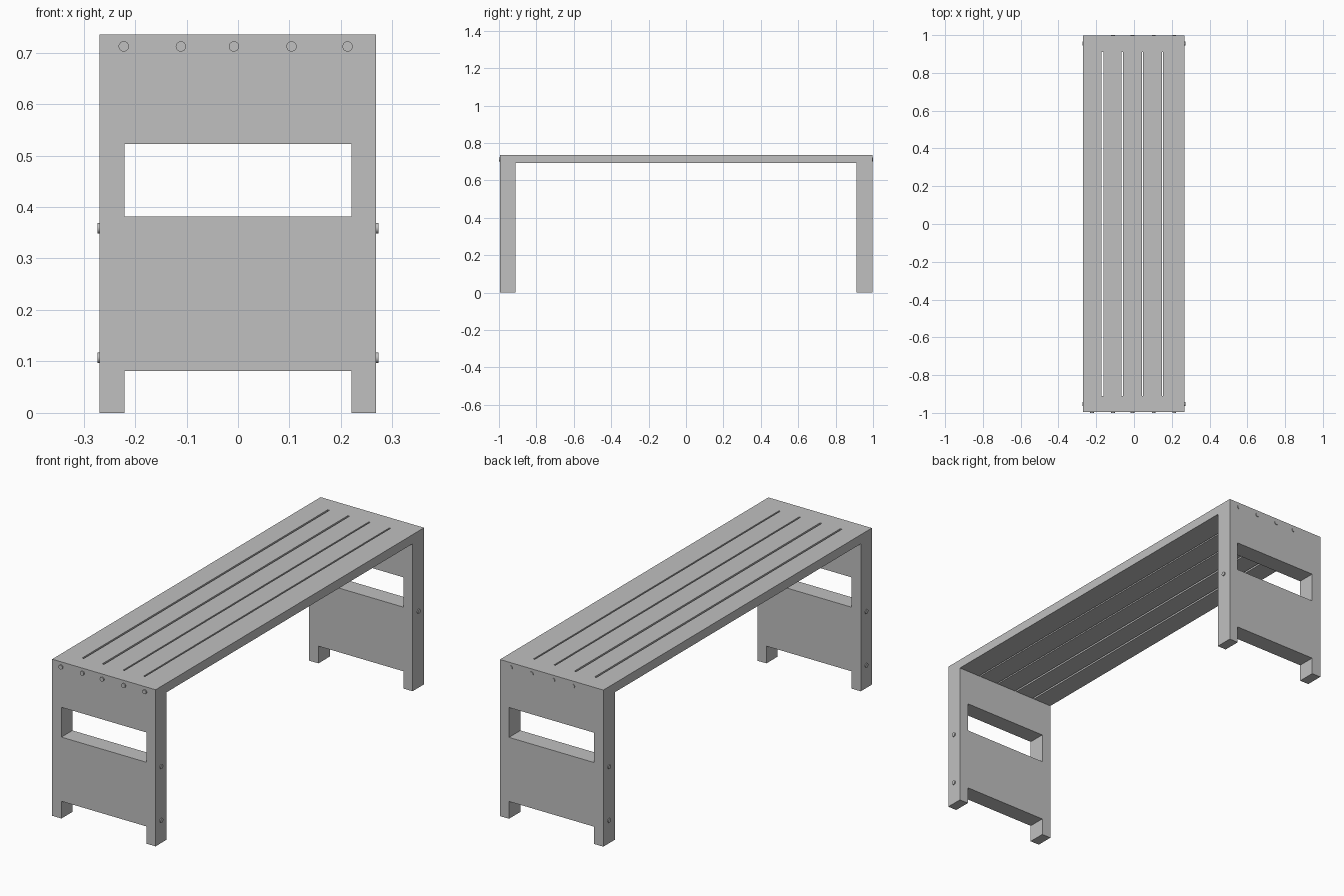
import bpy
import bmesh
from math import radians
from mathutils import Matrix, Vector

cube = bpy.data.objects.get("Cube")
if cube:
    bpy.data.objects.remove(cube, do_unlink=True)

GREY = (0.53, 0.53, 0.53, 1.0)
grey = bpy.data.materials.new("light_grey")
grey.use_nodes = True
grey.diffuse_color = GREY
grey.node_tree.nodes["Principled BSDF"].inputs["Base Color"].default_value = GREY

# Main dimensions
X0, X1 = -0.269, 0.268
Y0, Y1 = -0.994, 0.997
HEIGHT, SEAT_BOTTOM = 0.735, 0.692
LEG_INNER = 0.912


def finish(bm, name):
    bmesh.ops.recalc_face_normals(bm, faces=bm.faces)
    mesh = bpy.data.meshes.new(name)
    bm.to_mesh(mesh)
    bm.free()
    mesh.materials.append(grey)
    obj = bpy.data.objects.new(name, mesh)
    bpy.context.collection.objects.link(obj)
    return obj


def add_box(bm, low, high):
    low, high = Vector(low), Vector(high)
    size = Matrix.Diagonal((high - low).to_4d())
    size[3][3] = 1
    bmesh.ops.create_cube(bm, size=1, matrix=Matrix.Translation((low + high) / 2) @ size)


def plug(name, position, axis):
    """Short round peg standing slightly proud of the surface."""
    bm = bmesh.new()
    turn = Vector((0, 0, 1)).rotation_difference(Vector(axis)).to_matrix().to_4x4()
    bmesh.ops.create_cone(bm, cap_ends=True, segments=24, radius1=0.01, radius2=0.01,
                          depth=0.02, matrix=Matrix.Translation(position) @ turn)
    obj = finish(bm, name)
    bpy.ops.object.select_all(action="DESELECT")
    obj.select_set(True)
    bpy.context.view_layer.objects.active = obj
    bpy.ops.object.shade_smooth_by_angle(angle=radians(40))


# Seat and both end boards: one bridge profile drawn across the width
profile = [(Y0, 0), (Y0, HEIGHT), (Y1, HEIGHT), (Y1, 0), (LEG_INNER, 0),
           (LEG_INNER, SEAT_BOTTOM), (-LEG_INNER, SEAT_BOTTOM), (-LEG_INNER, 0)]
bm = bmesh.new()
face = bm.faces.new([bm.verts.new((X0, y, z)) for y, z in profile])
sweep = bmesh.ops.extrude_face_region(bm, geom=[face])
moved = [v for v in sweep["geom"] if isinstance(v, bmesh.types.BMVert)]
bmesh.ops.translate(bm, verts=moved, vec=(X1 - X0, 0, 0))
frame = finish(bm, "bench_frame")

# Cutters: hand opening, foot notch and seat slots
bm = bmesh.new()
add_box(bm, (-0.221, -1.2, 0.382), (0.221, 1.2, 0.522))
add_box(bm, (-0.221, -1.2, -0.1), (0.221, 1.2, 0.081))
for x, width in ((-0.167, 0.009), (-0.063, 0.009), (0.045, 0.007), (0.151, 0.007)):
    add_box(bm, (x - width / 2, -0.911, 0.6), (x + width / 2, 0.911, 0.8))
cutter = finish(bm, "opening_cutter")
cutter.hide_render = True

cut = frame.modifiers.new("openings", "BOOLEAN")
cut.operation = "DIFFERENCE"
cut.solver = "EXACT"
cut.object = cutter
bpy.context.view_layer.objects.active = frame
frame.select_set(True)
bpy.ops.object.modifier_apply(modifier=cut.name)
bpy.data.objects.remove(cutter, do_unlink=True)

# Plugs along the top of each end board
plug_x = [-0.222, -0.111, -0.008, 0.104, 0.213]
for x in plug_x:
    plug("front_plug", (x, -0.99, 0.712), (0, -1, 0))
for x in plug_x[1:]:
    plug("back_plug", (x, 0.99, 0.712), (0, 1, 0))

# Plugs on the outer edges of the legs; the back left leg has only the upper one
for side in (-1, 1):
    for y in (-0.953, 0.955):
        for z in (0.107, 0.359):
            if side > 0 and y > 0 and z < 0.2:
                continue
            plug("side_plug", (side * 0.2625, y, z), (side, 0, 0))
